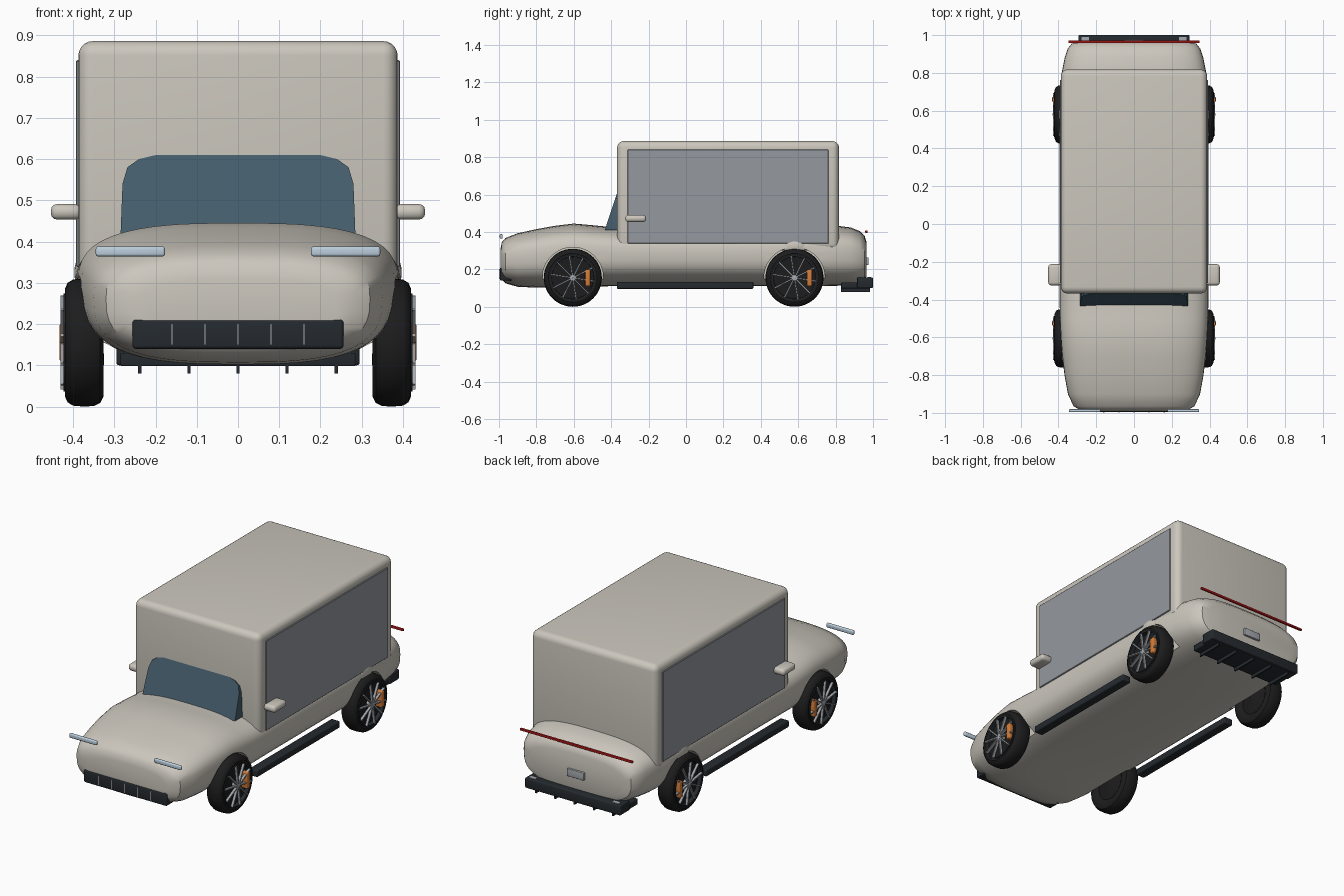
import bpy, bmesh
from math import sin, cos, pi, copysign
from mathutils import Matrix, Vector

if "Cube" in bpy.data.objects:
    bpy.data.objects.remove(bpy.data.objects["Cube"])


def mat(name, r, g, b):
    m = bpy.data.materials.new(name)
    m.diffuse_color = (r, g, b, 1)
    m.use_nodes = True
    m.node_tree.nodes["Principled BSDF"].inputs["Base Color"].default_value = m.diffuse_color
    return m


PAINT = mat("paint", .60, .57, .51)
PANEL = mat("panel_grey", .30, .32, .35)
GLASS = mat("glass", .06, .11, .15)
DARK = mat("dark_trim", .018, .023, .028)
RUBBER = mat("rubber", .012, .012, .013)
METAL = mat("metal", .38, .40, .43)
ORANGE = mat("caliper_orange", .65, .20, .04)
RED = mat("red_lamp", .5, .01, .01)
LAMP = mat("clear_lamp", .5, .62, .72)


def finish(bm, name, m, smooth=True):
    bmesh.ops.recalc_face_normals(bm, faces=bm.faces[:])
    me = bpy.data.meshes.new(name)
    bm.to_mesh(me)
    bm.free()
    ob = bpy.data.objects.new(name, me)
    bpy.context.collection.objects.link(ob)
    me.materials.append(m)
    if smooth:
        bpy.ops.object.select_all(action='DESELECT')
        ob.select_set(True)
        bpy.context.view_layer.objects.active = ob
        bpy.ops.object.shade_smooth_by_angle(angle=0.6)
    return ob


def add_box(bm, x0, x1, y0, y1, z0, z1, bevel=0, seg=3, rot=None):
    vs = bmesh.ops.create_cube(bm, size=1)["verts"]
    for v in vs:
        v.co = Vector(((x0 + x1) / 2 + v.co.x * (x1 - x0), (y0 + y1) / 2 + v.co.y * (y1 - y0),
                       (z0 + z1) / 2 + v.co.z * (z1 - z0)))
        if rot:
            v.co = rot @ v.co
    if bevel:
        es = list({e for v in vs for e in v.link_edges})
        bmesh.ops.bevel(bm, geom=es, offset=bevel, segments=seg, affect='EDGES', profile=.5)


def box(name, m, *dims, bevel=0, seg=3):
    bm = bmesh.new()
    add_box(bm, *dims, bevel=bevel, seg=seg)
    return finish(bm, name, m)


def loft(bm, rings, closed=False):
    vr = [[bm.verts.new(p) for p in r] for r in rings]
    n = len(vr[0])
    for a, b in zip(vr, vr[1:]):
        for i in range(n):
            bm.faces.new((a[i], a[(i + 1) % n], b[(i + 1) % n], b[i]))
    if not closed:
        bm.faces.new(vr[0])
        bm.faces.new(vr[-1])


# Lower body: superellipse sections (y, half width, bottom, top)
stations = [(-.992, .24, .165, .31), (-.985, .285, .145, .345), (-.965, .32, .125, .368),
            (-.90, .35, .107, .393), (-.80, .368, .102, .415), (-.70, .38, .102, .433),
            (-.60, .388, .105, .445), (-.50, .392, .108, .436), (-.40, .394, .11, .426),
            (-.20, .394, .112, .426), (.10, .394, .112, .426), (.40, .394, .11, .43),
            (.60, .394, .11, .435), (.80, .383, .112, .434), (.88, .367, .115, .424),
            (.93, .35, .12, .404), (.955, .33, .135, .38), (.964, .29, .16, .35)]
N = 48
rings = []
for y, w, b, t in stations:
    mid = b + (t - b) * .56
    ring = []
    for i in range(N):
        a = 2 * pi * i / N
        c, s = cos(a), sin(a)
        p = 2 / 2.9
        z = copysign(abs(s) ** p, s)
        ring.append((w * copysign(abs(c) ** p, c), y, mid + z * ((t - mid) if z > 0 else (mid - b))))
    rings.append(ring)
bm = bmesh.new()
loft(bm, rings)
body = finish(bm, "lower_body", PAINT)

# Wheel wells cut out of the body
bm = bmesh.new()
for s in (-1, 1):
    for y in (-.605, .58):
        bmesh.ops.create_cone(bm, cap_ends=True, segments=48, radius1=.163, radius2=.163, depth=.3,
                              matrix=Matrix.Translation((s * .46, y, .155)) @ Matrix.Rotation(pi / 2, 4, 'Y'))
cutter = finish(bm, "wheel_well_cutter", PAINT, False)
cutter.hide_render = True
cutter.hide_viewport = True
mod = body.modifiers.new("wheel_wells", 'BOOLEAN')
mod.operation = 'DIFFERENCE'
mod.solver = 'EXACT'
mod.object = cutter

# Cargo box with rounded edges and side panels
box("cargo_box", PAINT, -.387, .387, -.368, .818, .302, .886, bevel=.035, seg=5)
for s, side in ((-1, "left"), (1, "right")):
    box(side + "_side_panel", PANEL, *sorted((s * .37, s * .393)), -.312, .762, .338, .84, bevel=.003, seg=1)
    box(side + "_mirror", PAINT, *sorted((s * .38, s * .454)), -.325, -.213, .453, .491, bevel=.016)
    box(side + "_side_skirt", DARK, *sorted((s * .325, s * .378)), -.37, .36, .096, .133, bevel=.006)
    box(side + "_headlight", LAMP, *sorted((s * .177, s * .345)), -.996, -.98, .364, .388, bevel=.006)
    bm = bmesh.new()
    bmesh.ops.create_uvsphere(bm, u_segments=24, v_segments=12, radius=1, matrix=Matrix.Translation(
        (s * .375, .58, .325)) @ Matrix.Diagonal((.022, .07, .042, 1)))
    finish(bm, side + "_rear_fender_bulge", PAINT)

# Windshield: rounded outline, leaning back against the box
outline = [(-.285, .41), (.285, .41), (.28, .54), (.268, .58), (.24, .60), (.19, .612), (0, .619),
           (-.19, .612), (-.24, .60), (-.268, .58), (-.28, .54)]
bm = bmesh.new()
lean = lambda z: -.434 + (z - .41) * .33
loft(bm, [[(x, lean(z), z) for x, z in outline], [(x, -.35, z) for x, z in outline]])
finish(bm, "windshield", GLASS)

# Front grille with slats
box("grille", DARK, -.256, .256, -.995, -.93, .14, .211, bevel=.008)
bm = bmesh.new()
for i in range(-2, 3):
    add_box(bm, i * .08 - .003, i * .08 + .003, -.999, -.99, .149, .201)
finish(bm, "grille_slats", METAL)

# Rear lamp bar, plate, bumper and diffuser
box("tail_light_bar", RED, -.347, .347, .958, .971, .395, .407, bevel=.003)
box("rear_plate", METAL, -.052, .052, .955, .976, .222, .264, bevel=.003)
box("rear_bumper", DARK, -.295, .295, .915, 1.0, .10, .157, bevel=.007)
box("rear_diffuser", DARK, -.285, .285, .83, .985, .098, .13, bevel=.004)
bm = bmesh.new()
for i in range(-2, 3):
    add_box(bm, i * .119 - .004, i * .119 + .004, .83, .985, .08, .11)
finish(bm, "diffuser_fins", DARK)
bm = bmesh.new()
for s in (-1, 1):
    add_box(bm, s * .257 - .02, s * .257 + .02, .97, .99, .14, .16)
finish(bm, "bumper_reflectors", METAL)

# Wheels: lathed tyre, dished hub, spokes, caliper
tyre = [(.328, 0.001), (.342, .09), (.328, .112), (.326, .130), (.334, .146), (.350, .154), (.375, .155),
        (.400, .153), (.413, .145), (.420, .130), (.418, .118), (.400, .114), (.398, 0.001)]
rim = [(.402, .112), (.423, .113), (.423, .119), (.402, .119)]


def lathe(bm, prof, s, y, n=48):
    rr = [[(s * x, y + r * cos(2 * pi * i / n), .155 + r * sin(2 * pi * i / n)) for x, r in prof]
          for i in range(n + 1)]
    loft(bm, rr, closed=True)
    bmesh.ops.remove_doubles(bm, verts=bm.verts[:], dist=1e-5)


for s, side in ((-1, "left"), (1, "right")):
    for y, end in ((-.605, "front"), (.58, "rear")):
        name = end + "_" + side + "_"
        bm = bmesh.new()
        lathe(bm, tyre, s, y)
        finish(bm, name + "tyre", RUBBER)
        bm = bmesh.new()
        lathe(bm, rim, s, y)
        finish(bm, name + "rim", DARK)
        bm = bmesh.new()
        lathe(bm, [(.39, .001), (.39, .018), (.428, .016), (.431, .001)], s, y, 20)
        for i in range(10):
            R = Matrix.Translation((0, y, .155)) @ Matrix.Rotation(2 * pi * (i + .25) / 10, 4, 'X')
            add_box(bm, *sorted((s * .416, s * .430)), -.0035, .0035, .01, .115, rot=R)
        finish(bm, name + "spokes", METAL)
        box(name + "caliper", ORANGE, *sorted((s * .395, s * .433)), y + .066, y + .094, .11, .20, bevel=.005)
